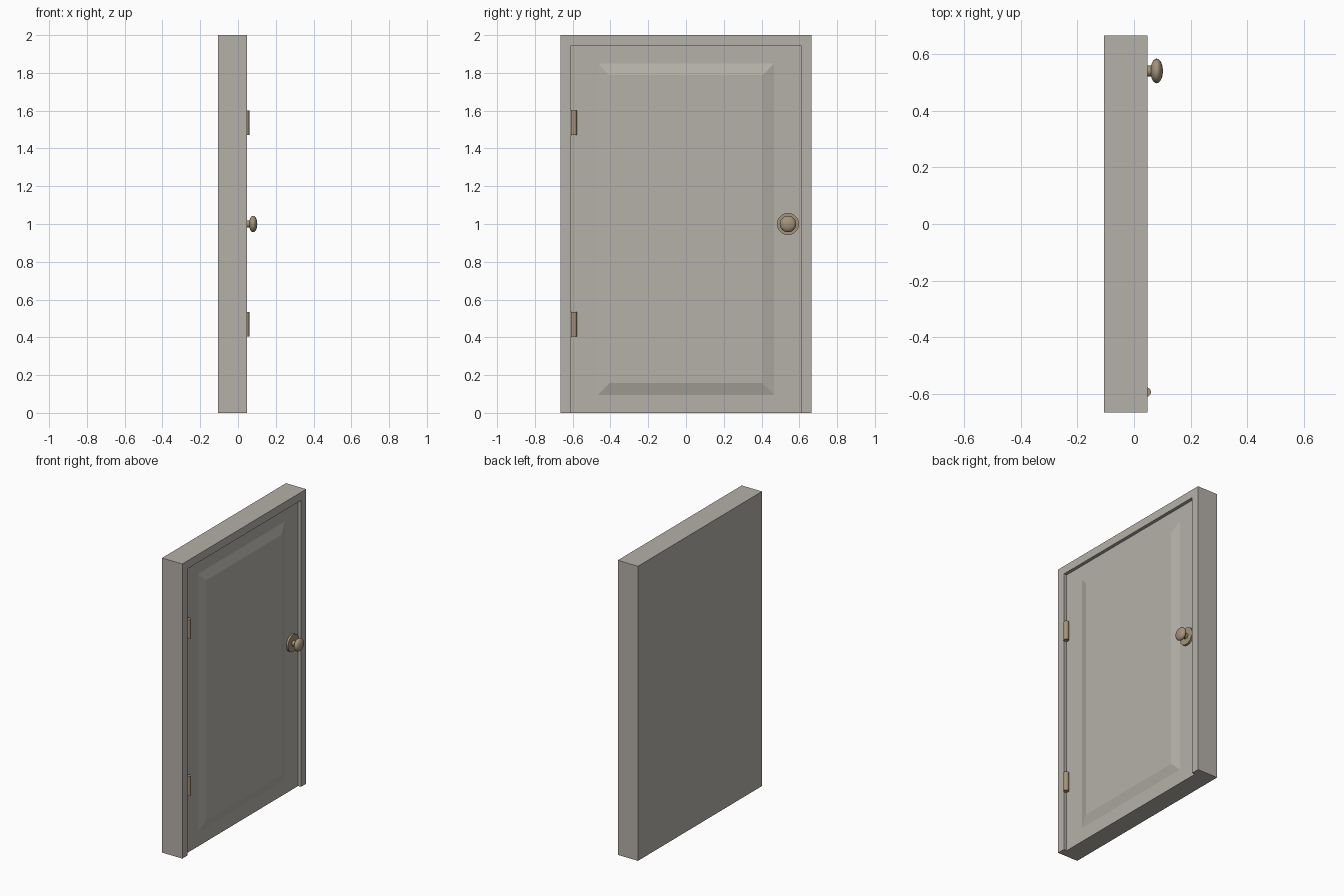
import bpy, bmesh, math
from mathutils import Matrix

if "Cube" in bpy.data.objects:
    bpy.data.objects.remove(bpy.data.objects["Cube"])


def material(name, rgb):
    m = bpy.data.materials.new(name)
    m.diffuse_color = (*rgb, 1)
    m.use_nodes = True
    m.node_tree.nodes["Principled BSDF"].inputs["Base Color"].default_value = m.diffuse_color
    return m


GREY = material("warm_grey_paint", (0.46, 0.44, 0.395))
BRASS = material("dull_brass", (0.37, 0.29, 0.195))

BACK, FRONT, DOOR = -0.105, 0.047, 0.025
W, H = 0.665, 2.0          # frame half width, height
OW, OH = 0.61, 1.945       # opening half width, height


def finish(bm, name, mat):
    me = bpy.data.meshes.new(name)
    bm.to_mesh(me)
    bm.free()
    ob = bpy.data.objects.new(name, me)
    bpy.context.collection.objects.link(ob)
    me.materials.append(mat)
    return ob


def rect(bm, x, w, z0, z1):
    return [bm.verts.new((x, y, z)) for y, z in ((-w, z0), (w, z0), (w, z1), (-w, z1))]


def bridge(bm, a, b, sides=range(4)):
    for i in sides:
        j = (i + 1) % 4
        bm.faces.new((a[i], a[j], b[j], b[i]))


# Frame: solid slab with an opening sunk into its front, open at the bottom
bm = bmesh.new()
back = rect(bm, BACK, W, 0, H)
front = rect(bm, FRONT, W, 0, H)
lip = rect(bm, FRONT, OW, 0, OH)
sunk = rect(bm, DOOR, OW, 0, OH)
bm.faces.new(back[::-1])
bridge(bm, back, front, (1, 2, 3))
bridge(bm, front, lip, (1, 2, 3))
bridge(bm, lip, sunk, (1, 2, 3))
bm.faces.new((back[0], back[1], front[1], lip[1], sunk[1], sunk[0], lip[0], front[0]))
bm.normal_update()
bm.faces.ensure_lookup_table()
for f in bm.faces:
    if abs(f.normal.z) > 0.9 and f.calc_center_median().z < 0.01 and f.normal.z > 0:
        f.normal_flip()
finish(bm, "door_frame", GREY)

# Door leaf: face with a raised bevelled panel
bm = bmesh.new()
leaf = rect(bm, DOOR, OW, 0, OH)
outer = rect(bm, DOOR, 0.466, 0.095, 1.85)
inner = rect(bm, DOOR + 0.018, 0.405, 0.157, 1.788)
bridge(bm, leaf, outer)
bridge(bm, outer, inner)
bm.faces.new(inner)
finish(bm, "door_leaf", GREY)


def cylinder(name, loc, radius, depth, axis, sides=24):
    rot = (0, math.pi / 2, 0) if axis == "x" else (0, 0, 0)
    bpy.ops.mesh.primitive_cylinder_add(vertices=sides, radius=radius, depth=depth,
                                        location=loc, rotation=rot)
    ob = bpy.context.object
    ob.name = name
    ob.data.materials.append(BRASS)
    bpy.ops.object.shade_smooth_by_angle(angle=math.radians(35))


# Hinge barrels
for name, z in (("lower_hinge", 0.47), ("upper_hinge", 1.535)):
    cylinder(name, (0.0435, -0.593, z), 0.0165, 0.13, "z", 16)

# Knob: rosette, stem and flattened ball
KY, KZ = 0.54, 1.0
cylinder("knob_rosette", (0.0315, KY, KZ), 0.058, 0.015, "x", 32)
cylinder("knob_stem", (0.051, KY, KZ), 0.019, 0.034, "x")
bm = bmesh.new()
bmesh.ops.create_uvsphere(bm, u_segments=24, v_segments=12, radius=1)
bm.transform(Matrix.Translation((0.08, KY, KZ)) @ Matrix.Diagonal((0.022, 0.0435, 0.0435, 1))
             @ Matrix.Rotation(math.pi / 2, 4, "Y"))
for f in bm.faces:
    f.smooth = True
finish(bm, "door_knob", BRASS)
